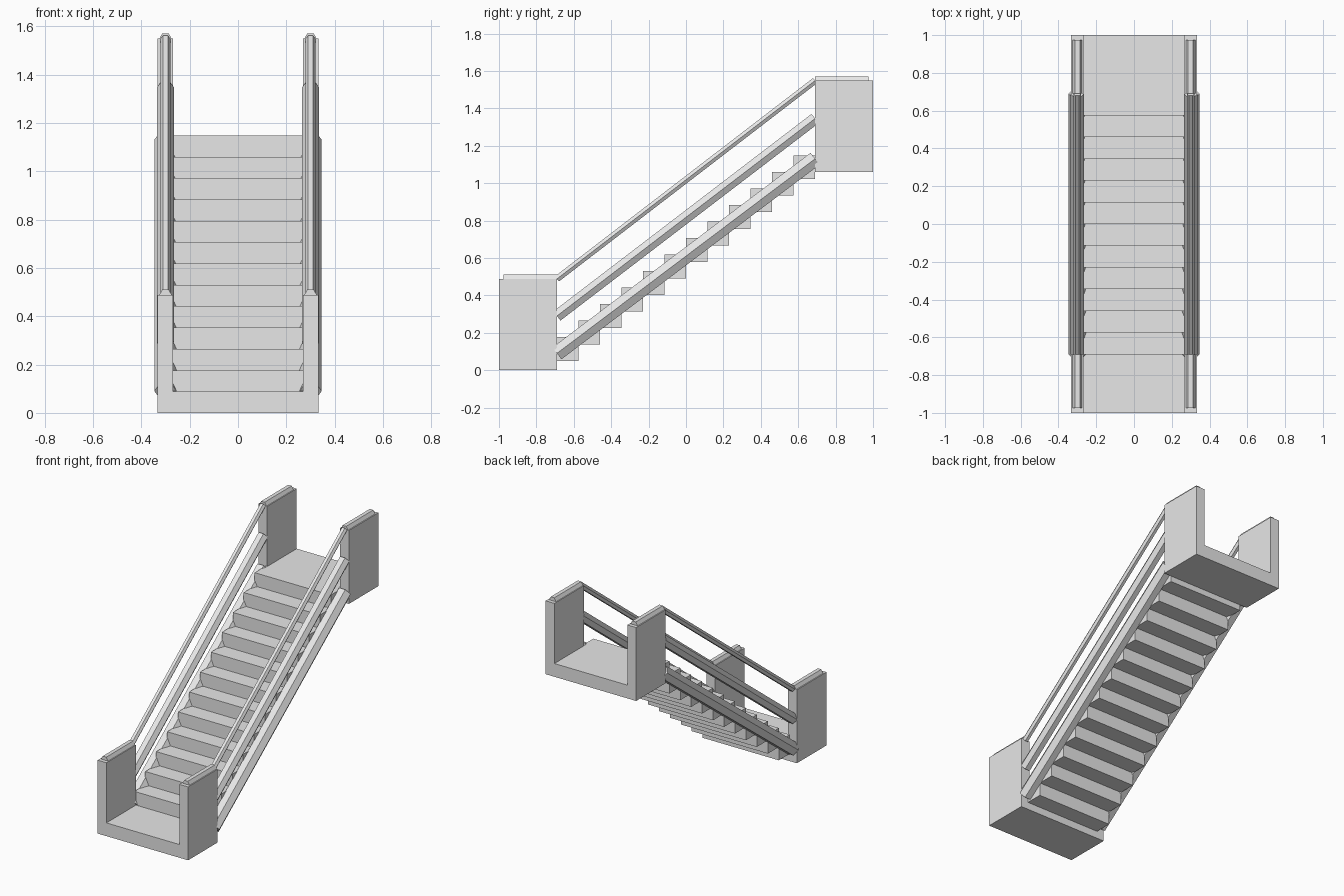
import bpy
import bmesh
from math import hypot
from mathutils import Vector, Matrix

cube = bpy.data.objects.get("Cube")
if cube:
    bpy.data.objects.remove(cube, do_unlink=True)

grey = bpy.data.materials.new("light_grey")
grey.use_nodes = True
colour = (0.8, 0.8, 0.8, 1)
grey.diffuse_color = colour
grey.node_tree.nodes["Principled BSDF"].inputs["Base Color"].default_value = colour


def finish(name, bm):
    bmesh.ops.recalc_face_normals(bm, faces=bm.faces)
    mesh = bpy.data.meshes.new(name)
    bm.to_mesh(mesh)
    bm.free()
    mesh.materials.append(grey)
    obj = bpy.data.objects.new(name, mesh)
    bpy.context.collection.objects.link(obj)
    return obj


def box(name, low, high):
    low, high = Vector(low), Vector(high)
    bm = bmesh.new()
    bmesh.ops.create_cube(bm, size=1)
    bmesh.ops.scale(bm, vec=high - low, verts=bm.verts)
    bmesh.ops.translate(bm, vec=(low + high) / 2, verts=bm.verts)
    return finish(name, bm)


def hex_bar(name, x, start, end, radius):
    """Six-sided bar between two (y, z) points, corners facing sideways."""
    a, b = Vector((x, *start)), Vector((x, *end))
    along = (b - a).normalized()
    side = Vector((1, 0, 0))
    up = side.cross(along)
    turn = Matrix((side, up, along)).transposed().to_4x4()
    bm = bmesh.new()
    bmesh.ops.create_cone(bm, cap_ends=True, segments=6, radius1=radius,
                          radius2=radius, depth=(b - a).length)
    # Put a corner of the hexagon on the sideways axis
    first = max(bm.verts, key=lambda v: v.co.x).co
    if abs(first.x) < radius * 0.95:
        bmesh.ops.rotate(bm, verts=bm.verts, matrix=Matrix.Rotation(0.5235988, 3, "Z"))
    bmesh.ops.transform(bm, verts=bm.verts,
                        matrix=Matrix.Translation((a + b) / 2) @ turn)
    return finish(name, bm)


HALF, INNER = 0.333, 0.268     # outer and inner faces of the side walls
EDGE = 0.69                    # where the flight meets the landings
RISE = 1.06
FLOOR, WALL = 0.088, 0.488


def landing(name, y0, y1, z):
    """U-shaped landing extruded from one profile."""
    profile = [(-HALF, 0), (HALF, 0), (HALF, WALL), (INNER, WALL),
               (INNER, FLOOR), (-INNER, FLOOR), (-INNER, WALL), (-HALF, WALL)]
    bm = bmesh.new()
    face = bm.faces.new([bm.verts.new((x, y0, z + h)) for x, h in profile])
    out = bmesh.ops.extrude_face_region(bm, geom=[face])
    moved = [v for v in out["geom"] if isinstance(v, bmesh.types.BMVert)]
    bmesh.ops.translate(bm, vec=(0, y1 - y0, 0), verts=moved)
    return finish(name, bm)


landing("lower_landing", -1, -EDGE, 0)
landing("upper_landing", EDGE, 1, RISE)

# Flight of overlapping block steps
STEPS = 12
run, rise = 2 * EDGE / STEPS, RISE / STEPS
for i in range(STEPS):
    y, top = -EDGE + i * run, FLOOR + (i + 1) * rise
    box(f"step_{i + 1}", (-0.28, y, top - 0.127), (0.28, y + run, top))

# Stringers, middle rails and handrails on both sides
for label, s in (("left", 1), ("right", -1)):
    x = s * 0.3
    hex_bar(f"{label}_stringer", x, (-EDGE, 0.09), (EDGE, 1.13), 0.046)
    hex_bar(f"{label}_middle_rail", x, (-EDGE, 0.29), (EDGE, 1.345), 0.036)
    hex_bar(f"{label}_handrail", x, (-EDGE, WALL), (EDGE, WALL + RISE), 0.02)
    hex_bar(f"{label}_lower_handrail", x, (-0.975, WALL), (-EDGE, WALL), 0.026)
    hex_bar(f"{label}_upper_handrail", x, (EDGE, WALL + RISE), (0.975, WALL + RISE), 0.026)
